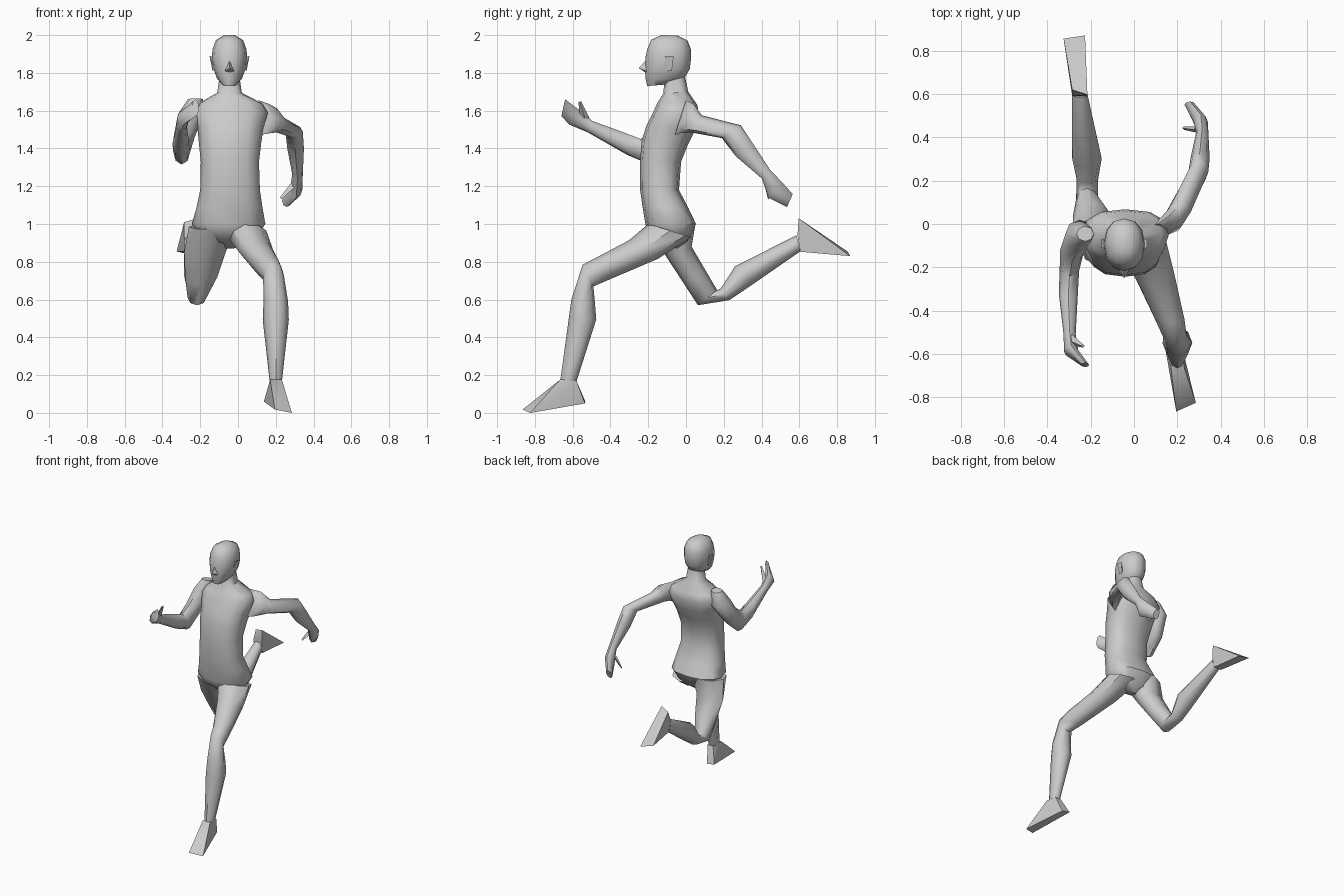
import bpy, bmesh, math


def finish(name, bm):
    bmesh.ops.recalc_face_normals(bm, faces=bm.faces)
    mesh = bpy.data.meshes.new(name)
    bm.to_mesh(mesh)
    bm.free()
    ob = bpy.data.objects.new(name, mesh)
    bpy.context.collection.objects.link(ob)
    bpy.ops.object.select_all(action='DESELECT')
    ob.select_set(True)
    bpy.context.view_layer.objects.active = ob
    bpy.ops.object.shade_smooth_by_angle(angle=math.radians(50))
    return ob


def power(v, p):
    return math.copysign(abs(v) ** p, v)


def loft(name, rings, sides=8, p=1.0):
    """Ring = (centre x, half width, front y, front z, back y, back z)."""
    bm = bmesh.new()
    loops = []
    for xc, hw, y1, z1, y2, z2 in rings:
        loop = []
        for i in range(sides):
            a = math.tau * i / sides
            c, s = power(math.cos(a), p), power(math.sin(a), p)
            if abs(c) < 1e-3: c = 0.0
            if abs(s) < 1e-3: s = 0.0
            loop.append(bm.verts.new((xc + hw * c,
                                      (y1 + y2) / 2 + s * (y1 - y2) / 2,
                                      (z1 + z2) / 2 + s * (z1 - z2) / 2)))
        loops.append(loop)
    for a, b in zip(loops, loops[1:]):
        for i in range(sides):
            j = (i + 1) % sides
            bm.faces.new((a[i], a[j], b[j], b[i]))
    bm.faces.new(loops[0])
    bm.faces.new(loops[-1])
    return finish(name, bm)


def hull(name, points):
    bm = bmesh.new()
    for co in points:
        bm.verts.new(co)
    bmesh.ops.convex_hull(bm, input=bm.verts)
    return finish(name, bm)


# Torso with neck
loft("torso", [
    (-0.045, 0.06, -0.15, 0.91, -0.05, 0.87),
    (-0.05, 0.15, -0.205, 0.96, 0.01, 0.91),
    (-0.05, 0.195, -0.215, 1.00, 0.053, 1.00),
    (-0.045, 0.175, -0.23, 1.09, 0.015, 1.08),
    (-0.042, 0.158, -0.243, 1.18, -0.037, 1.18),
    (-0.043, 0.154, -0.243, 1.33, -0.026, 1.33),
    (-0.042, 0.165, -0.235, 1.44, 0.01, 1.42),
    (-0.04, 0.175, -0.21, 1.52, 0.05, 1.50),
    (-0.04, 0.20, -0.17, 1.60, 0.068, 1.58),
    (-0.04, 0.17, -0.15, 1.645, 0.06, 1.63),
    (-0.045, 0.065, -0.12, 1.69, 0.012, 1.70),
    (-0.045, 0.055, -0.115, 1.75, -0.005, 1.78),
], sides=12, p=0.8)

# Head
loft("head", [
    (-0.045, 0.035, -0.205, 1.73, -0.09, 1.74),
    (-0.045, 0.065, -0.213, 1.765, -0.01, 1.77),
    (-0.045, 0.085, -0.218, 1.82, 0.02, 1.82),
    (-0.045, 0.095, -0.215, 1.88, 0.026, 1.87),
    (-0.045, 0.09, -0.205, 1.925, 0.026, 1.925),
    (-0.045, 0.072, -0.185, 1.975, 0.008, 1.972),
    (-0.045, 0.03, -0.13, 2.0, -0.045, 1.998),
], sides=12, p=0.9)
hull("nose", [(-0.045, -0.21, 1.87), (-0.07, -0.21, 1.81), (-0.02, -0.21, 1.81),
              (-0.045, -0.25, 1.825), (-0.045, -0.21, 1.80)])

# Ears
for side, label in ((-1, "right"), (1, "left")):
    hull(label + "_ear", [(-0.045 + side * dx, y, z) for dx, y, z in (
        (0.08, -0.115, 1.82), (0.08, -0.11, 1.88), (0.105, -0.11, 1.89),
        (0.106, -0.065, 1.89), (0.09, -0.075, 1.81), (0.09, -0.10, 1.81),
        (0.08, -0.08, 1.85))])

# Left arm, swung back
loft("left_arm", [
    (0.11, 0.06, 0.0, 1.655, -0.06, 1.47),
    (0.165, 0.06, 0.04, 1.635, -0.04, 1.48),
    (0.205, 0.057, 0.085, 1.575, 0.025, 1.485),
    (0.297, 0.046, 0.29, 1.523, 0.19, 1.455),
    (0.305, 0.044, 0.345, 1.44, 0.262, 1.36),
    (0.315, 0.028, 0.447, 1.285, 0.402, 1.24),
    (0.308, 0.033, 0.505, 1.225, 0.435, 1.14),
    (0.258, 0.025, 0.565, 1.158, 0.535, 1.09)])
loft("left_thumb", [
    (0.295, 0.02, 0.45, 1.23, 0.42, 1.19),
    (0.23, 0.008, 0.45, 1.15, 0.435, 1.13)], sides=4)

# Right arm, swung forward
loft("right_arm", [
    (-0.225, 0.04, -0.08, 1.665, -0.01, 1.655),
    (-0.25, 0.068, -0.12, 1.60, 0.02, 1.56),
    (-0.285, 0.056, -0.17, 1.50, -0.07, 1.42),
    (-0.298, 0.045, -0.24, 1.45, -0.19, 1.315),
    (-0.303, 0.044, -0.33, 1.485, -0.31, 1.365),
    (-0.297, 0.028, -0.495, 1.545, -0.52, 1.485),
    (-0.29, 0.033, -0.56, 1.60, -0.615, 1.525),
    (-0.225, 0.018, -0.64, 1.66, -0.66, 1.57)])
loft("right_thumb", [
    (-0.285, 0.02, -0.51, 1.56, -0.56, 1.56),
    (-0.235, 0.008, -0.555, 1.65, -0.57, 1.645)], sides=4)

# Left leg, striding forward
loft("left_leg", [
    (0.035, 0.115, -0.20, 1.00, 0.03, 0.93),
    (0.09, 0.095, -0.30, 0.915, -0.15, 0.815),
    (0.165, 0.068, -0.46, 0.83, -0.42, 0.70),
    (0.188, 0.055, -0.547, 0.785, -0.49, 0.67),
    (0.20, 0.065, -0.607, 0.60, -0.482, 0.58),
    (0.20, 0.069, -0.622, 0.49, -0.475, 0.495),
    (0.20, 0.033, -0.665, 0.177, -0.58, 0.165)])
hull("left_foot", [
    (0.17, -0.665, 0.177), (0.232, -0.665, 0.177), (0.18, -0.58, 0.17), (0.225, -0.58, 0.17),
    (0.195, -0.865, 0.018), (0.285, -0.825, 0.0), (0.137, -0.533, 0.06), (0.20, -0.535, 0.05)])

# Right leg, trailing behind
loft("right_leg", [
    (-0.14, 0.12, -0.20, 0.97, 0.05, 1.0),
    (-0.175, 0.11, -0.10, 0.82, 0.03, 0.88),
    (-0.195, 0.085, -0.005, 0.675, 0.10, 0.76),
    (-0.217, 0.05, 0.063, 0.57, 0.165, 0.65),
    (-0.215, 0.05, 0.23, 0.597, 0.185, 0.66),
    (-0.217, 0.068, 0.345, 0.675, 0.26, 0.777),
    (-0.25, 0.036, 0.605, 0.855, 0.585, 0.94)])
hull("right_foot", [
    (-0.285, 0.59, 0.94), (-0.215, 0.59, 0.94), (-0.28, 0.605, 0.853), (-0.22, 0.605, 0.853),
    (-0.285, 0.62, 1.01), (-0.215, 0.597, 1.03), (-0.325, 0.855, 0.855), (-0.226, 0.87, 0.83)])
